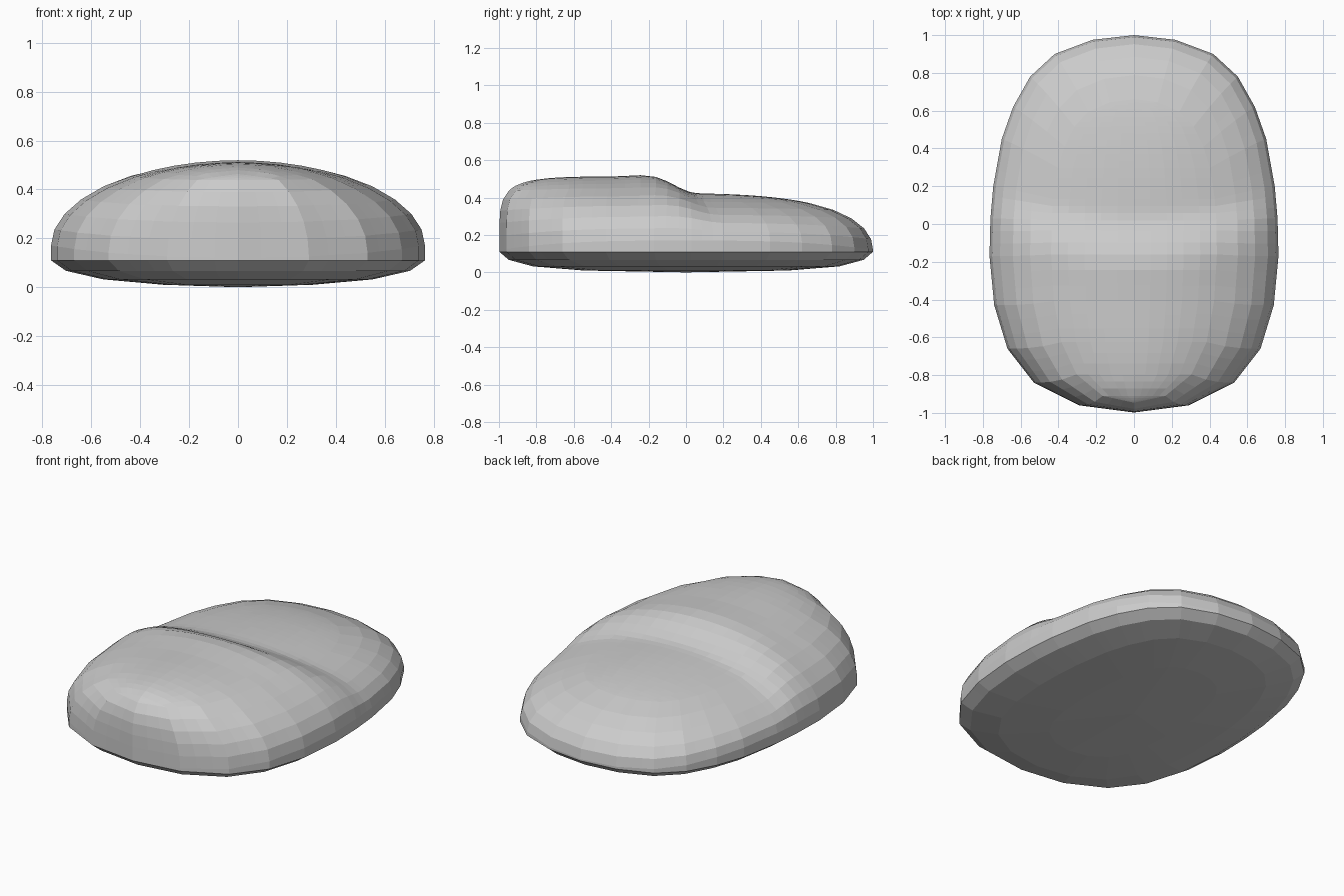
import bpy, bmesh, math

cube = bpy.data.objects.get("Cube")
if cube:
    bpy.data.objects.remove(cube)


def interp(table, v):
    """Piecewise linear lookup, clamped at both ends."""
    for (a, fa), (b, fb) in zip(table, table[1:]):
        if v <= b:
            return fa + (fb - fa) * max(0, (v - a) / (b - a))
    return table[-1][1]


# Half outline in plan, front to back, mirrored to a closed loop
half = [(0, -.998), (.29, -.96), (.53, -.84), (.67, -.66), (.74, -.43), (.765, -.17),
        (.76, .03), (.745, .2), (.7, .45), (.64, .62), (.55, .78), (.42, .9), (.22, .975), (0, 1)]
half_width = [(y, x) for x, y in half]
corners = half + [(-x, y) for x, y in half[-2:0:-1]]
steps = 3
outline = []
for (ax, ay), (bx, by) in zip(corners, corners[1:] + corners[:1]):
    outline += [(ax + (bx - ax) * k / steps, ay + (by - ay) * k / steps) for k in range(steps)]
n = len(outline)

# Crown height along the length: raised front, step down, lower back
crown = [(-1, .505), (-.8, .508), (-.6, .512), (-.4, .512), (-.23, .52), (-.16, .51),
         (-.1, .487), (-.03, .45), (.03, .426), (.08, .422), (.3, .42), (1, .415)]
levels = [math.sin(math.radians(a)) for a in (0, 11, 22, 33, 44, 55)]
underside = [(.4, .55, .01), (.72, .82, .032), (.92, .95, .067), (1, 1, .11)]


def scales(y, f):
    """Shrink across and along at height fraction f: round sides, steep front."""
    p, q = (8, 5.3) if y < 0 else (2.5, 2.2)
    return math.sqrt(1 - f * f), (1 - f ** q) ** (1 / p)


def height(x, y, f):
    rim = .17 - .05 * abs(y) ** 3
    return rim + (interp(crown, y - .28 * x * x) - rim) * f


def fraction(x, y):
    """Height fraction of the dome above a point in plan."""
    low, high = 0, 1
    for _ in range(22):
        mid = (low + high) / 2
        sx, sy = scales(y, mid)
        if interp(half_width, y / sy) * sx > abs(x):
            low = mid
        else:
            high = mid
    return low


bm = bmesh.new()

# Underside and wall rings
rings = []
for sx, sy, z in underside:
    rings.append([bm.verts.new((x * sx, y * sy, z)) for x, y in outline])
for f in levels:
    ring = []
    for x, y in outline:
        sx, sy = scales(y, f)
        ring.append(bm.verts.new((x * sx, y * sy, height(x * sx, y * sy, f))))
    rings.append(ring)
bottom = bm.verts.new((0, 0, 0))
for i in range(n):
    j = (i + 1) % n
    bm.faces.new((bottom, rings[0][j], rings[0][i]))
    for low, high in zip(rings, rings[1:]):
        bm.faces.new((low[i], low[j], high[j], high[i]))

# Crown: rows across the top between mirrored points of the last ring
edge = rings[-1]
columns = 10
rows = []
for i in range(1, n // 2):
    right, left = edge[n - i], edge[i]
    row = [right]
    for c in range(1, columns):
        p = right.co.lerp(left.co, c / columns)
        row.append(bm.verts.new((p.x, p.y, height(p.x, p.y, fraction(p.x, p.y)))))
    rows.append(row + [left])
for c in range(columns):
    bm.faces.new((edge[0], rows[0][c + 1], rows[0][c]))
    bm.faces.new((edge[n // 2], rows[-1][c], rows[-1][c + 1]))
    for a, b in zip(rows, rows[1:]):
        bm.faces.new((a[c], a[c + 1], b[c + 1], b[c]))
bmesh.ops.recalc_face_normals(bm, faces=bm.faces)

mesh = bpy.data.meshes.new("pebble_body")
bm.to_mesh(mesh)
bm.free()
body = bpy.data.objects.new("pebble_body", mesh)
bpy.context.collection.objects.link(body)

# Plain grey finish
grey = bpy.data.materials.new("plain_grey")
grey.use_nodes = True
colour = (.6, .6, .6, 1)
grey.diffuse_color = colour
grey.node_tree.nodes["Principled BSDF"].inputs["Base Color"].default_value = colour
mesh.materials.append(grey)
